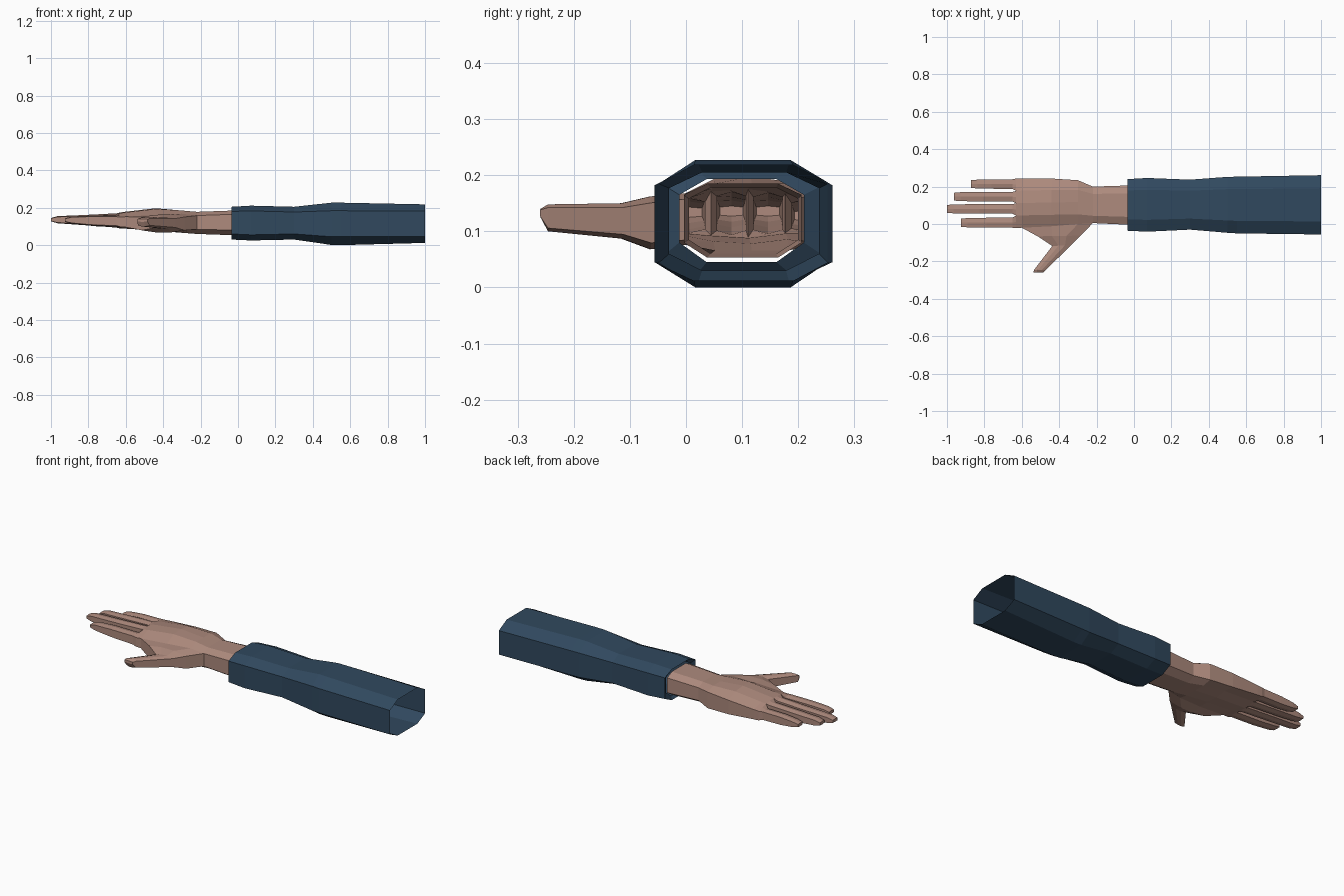
import bpy, bmesh

if "Cube" in bpy.data.objects:
    bpy.data.objects.remove(bpy.data.objects["Cube"])


def material(name, rgb):
    m = bpy.data.materials.new(name)
    m.diffuse_color = (*rgb, 1)
    m.use_nodes = True
    m.node_tree.nodes["Principled BSDF"].inputs["Base Color"].default_value = m.diffuse_color
    return m


SKIN = material("skin", (0.42, 0.255, 0.205))
CLOTH = material("navy cloth", (0.03, 0.066, 0.113))


def ring(bm, x, y0, y1, z0, z1, s0, s1, f):
    """Ten-point flattened octagon: y/z limits, side band s0..s1, corner fraction f."""
    w, m = y1 - y0, (y0 + y1) / 2
    a, b = y0 + f * w, y1 - f * w
    ridge = 0.004 if f > 0.23 else 0          # slight knuckle arch near the fingers
    pts = [(y0, s0), (y0, s1), (a, z1 - ridge), (m, z1), (b, z1 - 2 * ridge),
           (y1, s1), (y1, s0), (b, z0 + 2 * ridge), (m, z0), (a, z0 + ridge)]
    return [bm.verts.new((x, y, z)) for y, z in pts]


def bridge(bm, r, s, skip=()):
    n = len(r)
    for i in range(n):
        if i not in skip:
            bm.faces.new((r[i], r[(i + 1) % n], s[(i + 1) % n], s[i]))


def finish(bm, name, mat):
    bmesh.ops.remove_doubles(bm, verts=bm.verts, dist=1e-5)
    bmesh.ops.recalc_face_normals(bm, faces=bm.faces)
    me = bpy.data.meshes.new(name)
    bm.to_mesh(me)
    bm.free()
    me.materials.append(mat)
    bpy.context.collection.objects.link(bpy.data.objects.new(name, me))


# Sleeve: hollow, open at the elbow, with a folded cuff lip around the wrist
bm = bmesh.new()
sleeve = [(-0.020, -0.012, 0.210, 0.045, 0.193, 0.080, 0.165, 0.22),
          (-0.035, -0.036, 0.240, 0.030, 0.205, 0.060, 0.180, 0.22),
          (0.07, -0.041, 0.246, 0.025, 0.211, 0.055, 0.183, 0.22),
          (0.30, -0.030, 0.237, 0.030, 0.205, 0.060, 0.177, 0.22),
          (0.50, -0.047, 0.252, 0.001, 0.227, 0.045, 0.184, 0.22),
          (0.55, -0.050, 0.253, 0.000, 0.227, 0.045, 0.184, 0.22),
          (1.00, -0.056, 0.261, 0.012, 0.218, 0.045, 0.182, 0.22)]
rings = [ring(bm, *s) for s in sleeve]
for r, s in zip(rings, rings[1:]):
    bridge(bm, r, s)
finish(bm, "sleeve", CLOTH)

# Wrist and palm: open at the cuff; thumb-side faces left out for the thumb
bm = bmesh.new()
palm = [(-0.025, -0.004, 0.206, 0.053, 0.185, 0.080, 0.165, 0.20),
        (-0.22, 0.005, 0.200, 0.060, 0.178, 0.085, 0.158, 0.20),
        (-0.30, 0.000, 0.234, 0.066, 0.185, 0.076, 0.168, 0.22),
        (-0.44, -0.012, 0.243, 0.078, 0.197, 0.082, 0.162, 0.24),
        (-0.60, -0.020, 0.244, 0.088, 0.179, 0.096, 0.152, 0.25),
        (-0.63, -0.022, 0.243, 0.089, 0.175, 0.098, 0.150, 0.25)]
rings = [ring(bm, *s) for s in palm]
for k, (r, s) in enumerate(zip(rings, rings[1:])):
    bridge(bm, r, s, skip=(0,) if 1 <= k <= 3 else ())

# Thumb: grows from the opening in the side of the palm
root = [r[1] for r in rings[1:5]] + [r[0] for r in rings[4:0:-1]]
prev = root
for (xa, ya), (xb, yb), z0, z1 in [((-0.285, -0.062), (-0.515, -0.066), 0.068, 0.162),
                                   ((-0.335, -0.112), (-0.437, -0.118), 0.087, 0.150),
                                   ((-0.472, -0.246), (-0.535, -0.246), 0.100, 0.148),
                                   ((-0.485, -0.260), (-0.538, -0.258), 0.125, 0.140)]:
    inset = (z1 - z0) * 0.12
    row = []
    for z, edge, ts in ((z1, z1 - inset, (0, .33, .67, 1)), (z0, z0 + inset, (1, .67, .33, 0))):
        for t in ts:
            row.append(bm.verts.new((xa + (xb - xa) * t, ya + (yb - ya) * t,
                                     edge if t in (0, 1) else z)))
    bridge(bm, prev, row)
    prev = row
bm.faces.new(prev)

# Fingers: each starts on its quarter of the palm edge and tapers to a tip
end = rings[-1]
top, low = end[1:6], [end[0]] + end[9:5:-1]
fingers = [(-0.925, -0.020, 0.034, 0.134), (-1.0, 0.055, 0.107, 0.136),
           (-0.963, 0.120, 0.172, 0.136), (-0.872, 0.188, 0.239, 0.128)]
for i, (tip, y0, y1, zc) in enumerate(fingers):
    a, b, c, d = (v.co.copy() for v in (top[i], top[i + 1], low[i + 1], low[i]))
    loops = [[a, (a + b) / 2, b, c, (c + d) / 2, d]]
    m = (y0 + y1) / 2
    thick = (a.z + b.z - c.z - d.z) / 4
    zr = (a.z + b.z + c.z + d.z) / 4
    for x, k, h, z in ((-0.65, 1, thick * 0.93, zr),
                       (-0.65 + (tip + 0.65) * 0.5, 0.98, 0.027, (zr + zc) / 2),
                       (tip + 0.035, 0.92, 0.019, zc), (tip, 0.8, 0.009, zc)):
        p, q = m + (y0 - m) * k, m + (y1 - m) * k
        loops.append([(x, p, z + h * 0.8), (x, m, z + h), (x, q, z + h * 0.8),
                      (x, q, z - h * 0.8), (x, m, z - h), (x, p, z - h * 0.8)])
    loops = [[bm.verts.new(v) for v in l] for l in loops]
    for r, s in zip(loops, loops[1:]):
        bridge(bm, r, s)
    bm.faces.new(loops[-1])
finish(bm, "hand", SKIN)
